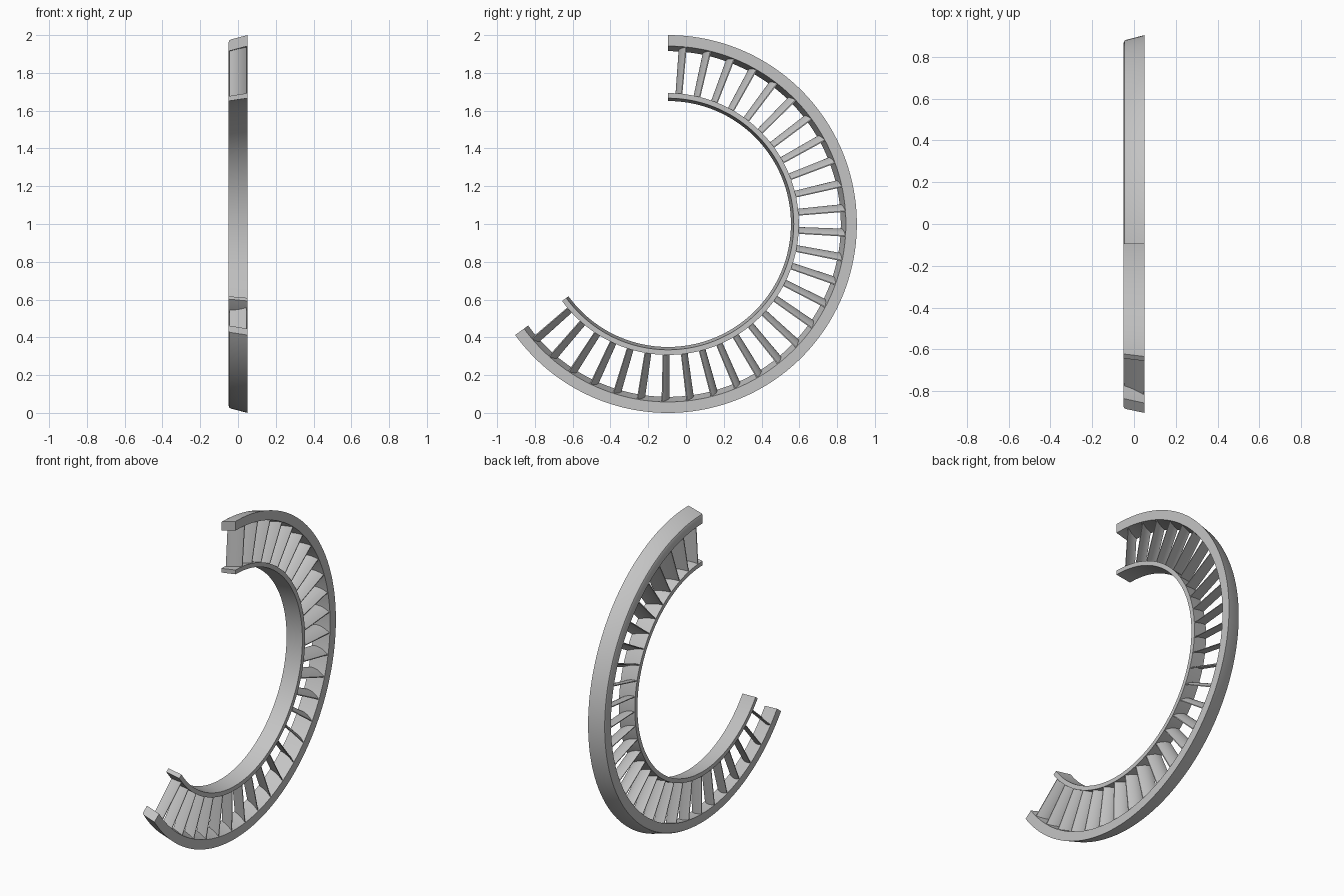
import bpy, bmesh, math

cube = bpy.data.objects.get("Cube")
if cube:
    bpy.data.objects.remove(cube)

ARC = math.radians(234)
CENTRE_Y, CENTRE_Z = (math.sin(math.radians(54)) - 1) / 2, 1.0
HALF = 0.05

metal = bpy.data.materials.new("grey metal")
metal.use_nodes = True
GREY = (0.55, 0.55, 0.55, 1)
metal.diffuse_color = GREY
metal.node_tree.nodes["Principled BSDF"].inputs["Base Color"].default_value = GREY


def polar(x, r, angle, side=0.0):
    """Point at radius r, angle from the top towards the back, plus a sideways shift."""
    s, c = math.sin(angle), math.cos(angle)
    return (x, CENTRE_Y + r * s + side * c, CENTRE_Z + r * c - side * s)


def loft(bm, loops):
    """Skin a row of closed loops and cap both ends."""
    rows = [[bm.verts.new(p) for p in loop] for loop in loops]
    n = len(rows[0])
    for a, b in zip(rows, rows[1:]):
        for i in range(n):
            j = (i + 1) % n
            bm.faces.new((a[i], a[j], b[j], b[i]))
    bm.faces.new(rows[0][::-1])
    bm.faces.new(rows[-1])


def finish(bm, name):
    bmesh.ops.recalc_face_normals(bm, faces=bm.faces)
    mesh = bpy.data.meshes.new(name)
    bm.to_mesh(mesh)
    bm.free()
    mesh.materials.append(metal)
    ob = bpy.data.objects.new(name, mesh)
    bpy.context.collection.objects.link(ob)
    bpy.ops.object.select_all(action="DESELECT")
    ob.select_set(True)
    bpy.context.view_layer.objects.active = ob
    bpy.ops.object.shade_smooth_by_angle(angle=math.radians(30))


def ring(name, profile, steps=156):
    bm = bmesh.new()
    loft(bm, [[polar(x, r, ARC * k / steps) for x, r in profile]
              for k in range(steps + 1)])
    finish(bm, name)


# Conical bands; the outer one has a rounded edge on its narrow side
ring("outer_band", [(HALF, 0.942), (HALF, 1.0), (-0.038, 0.977),
                    (-0.046, 0.972), (-HALF, 0.962), (-HALF, 0.915)])
ring("inner_band", [(HALF, 0.666), (HALF, 0.693), (-HALF, 0.677), (-HALF, 0.651)])


# Cambered vanes between the bands
def vane_section(thickness=0.011, steps=10):
    """Closed airfoil outline as (x, sideways) pairs."""
    upper, lower = [], []
    for k in range(steps + 1):
        u = k / steps
        x = -0.046 + 0.092 * u
        mid = 0.034 * u * u - 0.015
        t = thickness * (0.25 + 0.75 * math.sin(math.pi * (0.1 + 0.8 * u))) / 2
        upper.append((x, mid + t))
        lower.append((x, mid - t))
    return upper + lower[::-1]


section = vane_section()
bm = bmesh.new()
for i in range(29):
    angle = math.radians(4.7 + 8 * i)
    root = [polar(x, 0.68 + 0.16 * x, angle, 0.9 * s) for x, s in section]
    tip = [polar(x, 0.935 + 0.25 * x, angle, 1.05 * s) for x, s in section]
    loft(bm, [root, tip])
finish(bm, "vanes")
